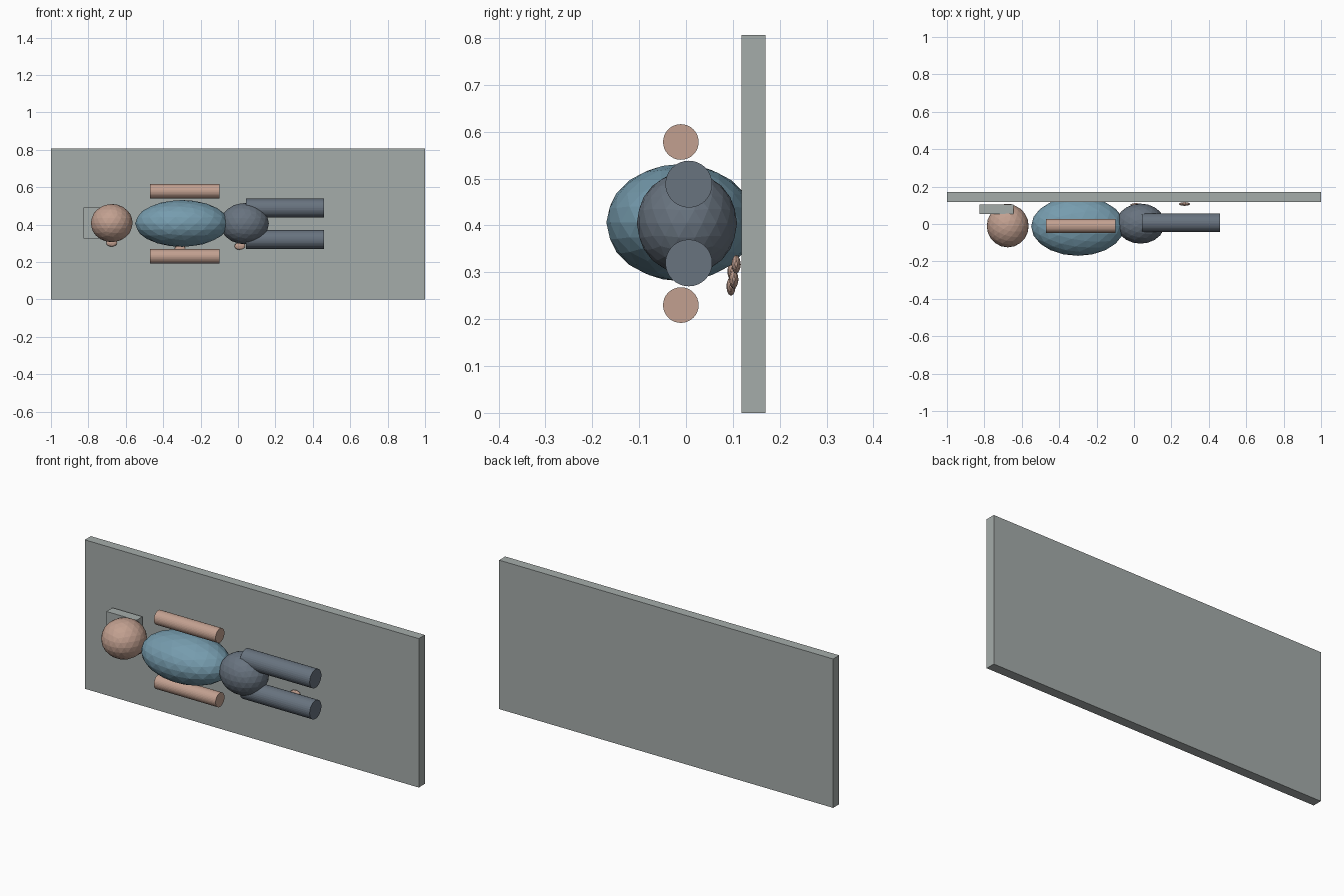
import bpy, math

if "Cube" in bpy.data.objects:
    bpy.data.objects.remove(bpy.data.objects["Cube"])


def material(name, r, g, b):
    lin = lambda c: (c / 255 / 12.92) if c < 11 else ((c / 255 + 0.055) / 1.055) ** 2.4
    m = bpy.data.materials.new(name)
    m.diffuse_color = (lin(r), lin(g), lin(b), 1)
    m.use_nodes = True
    m.node_tree.nodes["Principled BSDF"].inputs["Base Color"].default_value = m.diffuse_color
    return m


SKIN = material("skin", 194, 160, 144)
SHIRT = material("shirt blue", 118, 156, 174)
PANTS = material("trouser slate", 104, 115, 127)
GREY = material("mattress grey", 165, 172, 170)


def finish(name, mat):
    o = bpy.context.object
    o.name = name
    o.data.materials.append(mat)
    return o


def box(name, lo, hi, mat):
    bpy.ops.mesh.primitive_cube_add(size=1, location=[(a + b) / 2 for a, b in zip(lo, hi)])
    o = finish(name, mat)
    o.scale = [b - a for a, b in zip(lo, hi)]


def ball(name, loc, radii, mat, sub=3):
    bpy.ops.mesh.primitive_ico_sphere_add(subdivisions=sub, radius=1, location=loc)
    finish(name, mat).scale = radii


def rod(name, x0, x1, y, z, r, mat):
    bpy.ops.mesh.primitive_cylinder_add(vertices=32, radius=r, depth=x1 - x0,
                                        location=((x0 + x1) / 2, y, z),
                                        rotation=(0, math.pi / 2, 0))
    finish(name, mat)


# Bed slab and pillow
box("mattress", (-1, 0.118, 0), (1, 0.17, 0.806), GREY)
box("pillow", (-0.825, 0.053, 0.325), (-0.645, 0.105, 0.49), GREY)

# Lying figure
ball("head", (-0.675, -0.01, 0.408), (0.112, 0.115, 0.102), SKIN)
ball("torso", (-0.30, -0.012, 0.406), (0.25, 0.158, 0.125), SHIRT)
ball("pelvis", (0.035, 0.002, 0.405), (0.13, 0.107, 0.11), PANTS)

# Limbs on either side of the body
for side, s in (("left", 1), ("right", -1)):
    rod(side + "_arm", -0.47, -0.10, -0.011, 0.404 + s * 0.174, 0.038, SKIN)
    rod(side + "_leg", 0.042, 0.46, 0.006, 0.404 + s * 0.084, 0.05, PANTS)

# Flat contact pads under head, back, hip and heel
for part, x, y, z in (("head", -0.675, 0.098, 0.302), ("back", -0.31, 0.096, 0.27),
                      ("hip", 0.01, 0.102, 0.285), ("heel", 0.27, 0.107, 0.317)):
    ball(part + "_pad", (x, y, z), (0.03, 0.01, 0.02), SKIN, 2)
